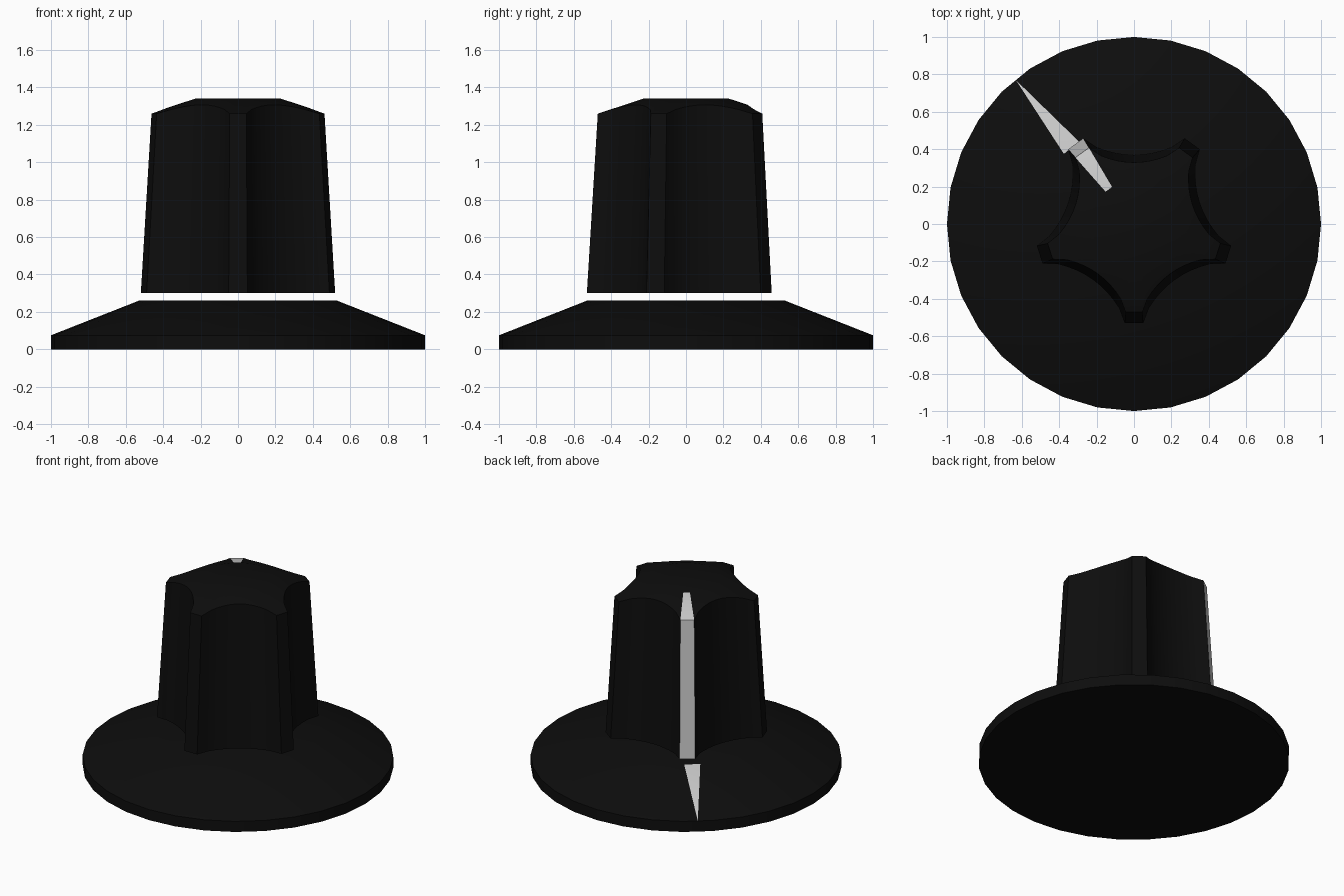
import bpy, bmesh
from math import sin, cos, pi, radians, atan2, hypot

if "Cube" in bpy.data.objects:
    bpy.data.objects.remove(bpy.data.objects["Cube"])


def material(name, v):
    m = bpy.data.materials.new(name)
    m.diffuse_color = (v, v, v, 1)
    m.use_nodes = True
    m.node_tree.nodes["Principled BSDF"].inputs["Base Color"].default_value = m.diffuse_color
    return m


black = material("black_plastic", 0.004)
white = material("pointer_white", 0.8)


def ring(bm, pts):
    return [bm.verts.new(p) for p in pts]


def bridge(bm, a, b):
    n = len(a)
    return [bm.faces.new((a[i], a[(i + 1) % n], b[(i + 1) % n], b[i])) for i in range(n)]


def finish(bm, name, angle):
    me = bpy.data.meshes.new(name)
    bmesh.ops.recalc_face_normals(bm, faces=bm.faces)
    bm.to_mesh(me)
    bm.free()
    ob = bpy.data.objects.new(name, me)
    bpy.context.collection.objects.link(ob)
    me.materials.append(black)
    me.materials.append(white)
    bpy.ops.object.select_all(action='DESELECT')
    ob.select_set(True)
    bpy.context.view_layer.objects.active = ob
    bpy.ops.object.shade_smooth_by_angle(angle=radians(angle))
    return ob


# Skirt: 32-sided disc with a conical top
N = 32
bm = bmesh.new()
rings = [ring(bm, [(r * cos(2 * pi * i / N), r * sin(2 * pi * i / N), z) for i in range(N)])
         for r, z in ((1, 0), (1, 0.075), (0.53, 0.26))]
bridge(bm, rings[0], rings[1])
slope = bridge(bm, rings[1], rings[2])
bm.faces.new(rings[0])
bm.faces.new(rings[2])

# Pointer triangle on the skirt: one slope facet cut to its rim midpoint
k = 11
a, b, c, d = rings[1][k], rings[1][k + 1], rings[2][k + 1], rings[2][k]
_, tip = bmesh.utils.edge_split(bm.edges.get((a, b)), a, 0.5)
bmesh.utils.face_split(slope[k], tip, c)
left = next(f for f in bm.faces if tip in f.verts and d in f.verts)
bmesh.utils.face_split(left, tip, d)
next(f for f in bm.faces if {tip, c, d} == set(f.verts)).material_index = 1
finish(bm, "skirt", 25)

# Grip outline: five flat lobes joined by shallow concave flutes
outline, lobe_start = [], []
ARC = 8
for j in range(5):
    t = radians(-90 + 72 * j)
    lobe_start.append(len(outline) + 1)
    for u, v in ((0.45, -0.08), (0.53, -0.05), (0.53, 0.05), (0.45, 0.08)):
        outline.append((u * cos(t) - v * sin(t), u * sin(t) + v * cos(t)))
    m = t + radians(36)
    half = hypot(0.45, 0.08) * sin(radians(36) - atan2(0.08, 0.45))
    edge = hypot(0.45, 0.08) * cos(radians(36) - atan2(0.08, 0.45))
    for i in range(1, ARC):
        s = -1 + 2 * i / ARC
        u, v = edge - (edge - 0.37) * (1 - s * s), half * s
        outline.append((u * cos(m) - v * sin(m), u * sin(m) + v * cos(m)))

# Grip: tapered walls whose top edge follows a conical cap
TAPER, R_TOP = 0.89, 0.23
bm = bmesh.new()
bottom = ring(bm, [(x, y, 0.30) for x, y in outline])
shoulder = ring(bm, [(x * TAPER, y * TAPER,
                      1.34 - 0.08 * (hypot(x, y) * TAPER - R_TOP) / 0.243) for x, y in outline])
crown = ring(bm, [(R_TOP * x / hypot(x, y), R_TOP * y / hypot(x, y), 1.34) for x, y in outline])
walls = bridge(bm, bottom, shoulder)
cap = bridge(bm, shoulder, crown)
bm.faces.new(bottom)
bm.faces.new(crown)

# White indicator line up the back-left lobe and over the cap
for f in (walls[lobe_start[3]], cap[lobe_start[3]]):
    f.material_index = 1
finish(bm, "grip", 30)
